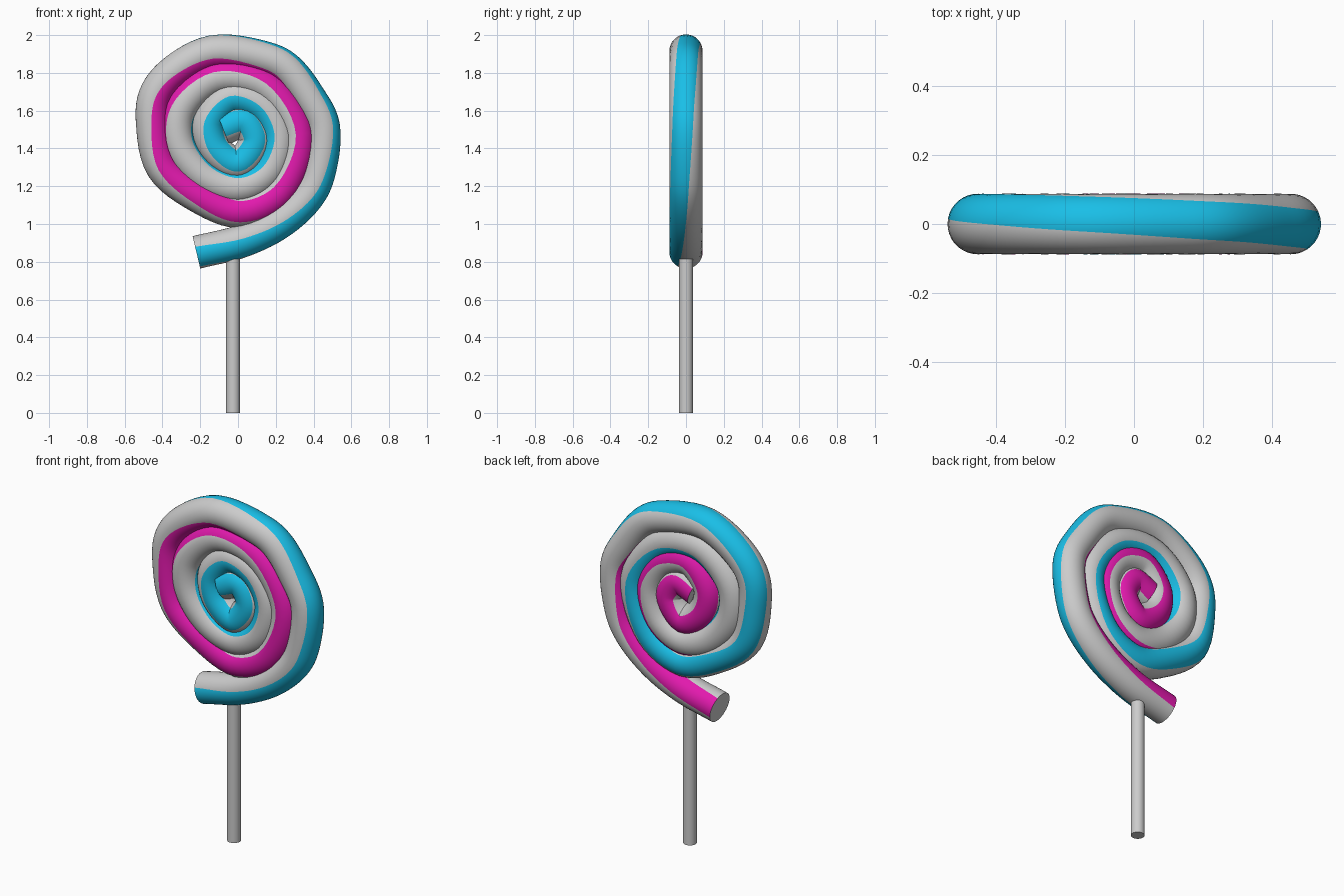
import bpy, bmesh, math
from mathutils import Vector

if "Cube" in bpy.data.objects:
    bpy.data.objects.remove(bpy.data.objects["Cube"])

R = 0.088          # candy rope radius
SIDES = 36         # rope cross-section
STEPS = 6          # rings per path span

# Rope centre line in (x, z), from the outer tail inward
PATH = [(-.22, .85), (.03, .913), (.23, 1.015), (.37, 1.147), (.425, 1.26),
        (.452, 1.517), (.377, 1.67), (.255, 1.825), (.15, 1.877), (-.137, 1.911),
        (-.355, 1.793), (-.44, 1.676), (-.452, 1.527), (-.40, 1.30), (-.21, 1.147),
        (.01, 1.067), (.22, 1.17), (.32, 1.475), (.14, 1.735), (-.12, 1.772),
        (-.305, 1.605), (-.31, 1.42), (-.175, 1.248), (.01, 1.195), (.16, 1.28),
        (.215, 1.465), (.125, 1.625), (-.04, 1.67), (-.155, 1.54), (-.125, 1.40),
        (0, 1.32), (.09, 1.44), (.03, 1.54), (-.08, 1.505)]


def material(name, color):
    m = bpy.data.materials.new(name)
    m.diffuse_color = color
    m.use_nodes = True
    m.node_tree.nodes["Principled BSDF"].inputs["Base Color"].default_value = m.diffuse_color
    return m


def smooth_path(points):
    """Centripetal Catmull-Rom samples through the points."""
    p = [Vector(q) for q in points]
    p = [2 * p[0] - p[1]] + p + [2 * p[-1] - p[-2]]
    out = []
    for a, b, c, d in zip(p, p[1:], p[2:], p[3:]):
        t1 = (b - a).length ** .5
        t2 = t1 + (c - b).length ** .5
        t3 = t2 + (d - c).length ** .5
        for k in range(STEPS):
            t = t1 + (t2 - t1) * k / STEPS
            a1 = a.lerp(b, t / t1)
            a2 = b.lerp(c, (t - t1) / (t2 - t1))
            a3 = c.lerp(d, (t - t2) / (t3 - t2))
            b1 = a1.lerp(a2, t / t2)
            b2 = a2.lerp(a3, (t - t1) / (t3 - t1))
            out.append(b1.lerp(b2, (t - t1) / (t2 - t1)))
    return out + [p[-2]]


def finish(bm, name, mats=()):
    bmesh.ops.recalc_face_normals(bm, faces=bm.faces)
    me = bpy.data.meshes.new(name)
    bm.to_mesh(me)
    bm.free()
    for m in mats:
        me.materials.append(m)
    ob = bpy.data.objects.new(name, me)
    bpy.context.collection.objects.link(ob)
    bpy.ops.object.select_all(action='DESELECT')
    ob.select_set(True)
    bpy.context.view_layer.objects.active = ob
    bpy.ops.object.shade_smooth_by_angle(angle=math.radians(50))
    return ob


# Candy rope: rings twist with length so the two stripes wind around it
bm = bmesh.new()
pts = smooth_path(PATH)
rings, length = [], 0.0
for i, c in enumerate(pts):
    if i:
        length += (c - pts[i - 1]).length
    t = (pts[min(i + 1, len(pts) - 1)] - pts[max(i - 1, 0)]).normalized()
    outer, front = Vector((t.y, 0, -t.x)), Vector((0, -1, 0))
    twist = math.radians(20 + 52 * length)
    ring = []
    for k in range(SIDES):
        a = twist + 2 * math.pi * k / SIDES
        ring.append(bm.verts.new(Vector((c.x, 0, c.y))
                                 + R * (math.cos(a) * front + math.sin(a) * outer)))
    rings.append(ring)
for r0, r1 in zip(rings, rings[1:]):
    for k in range(SIDES):
        n = (k + 1) % SIDES
        f = bm.faces.new((r0[k], r0[n], r1[n], r1[k]))
        if k < 4 or k >= SIDES - 4:
            f.material_index = 1
        elif abs(k + .5 - SIDES / 2) < 4:
            f.material_index = 2
bm.faces.new(rings[0])
bm.faces.new(rings[-1])
finish(bm, "candy_spiral", [material("plain_candy", (.8, .8, .8, 1)),
                            material("blue_stripe", (.01, .52, .80, 1)),
                            material("magenta_stripe", (.76, .01, .42, 1))])

# Stick
bm = bmesh.new()
bmesh.ops.create_cone(bm, cap_ends=True, segments=32, radius1=.037, radius2=.037, depth=.86)
bmesh.ops.translate(bm, verts=bm.verts, vec=(-.026, 0, .43))
finish(bm, "stick")
